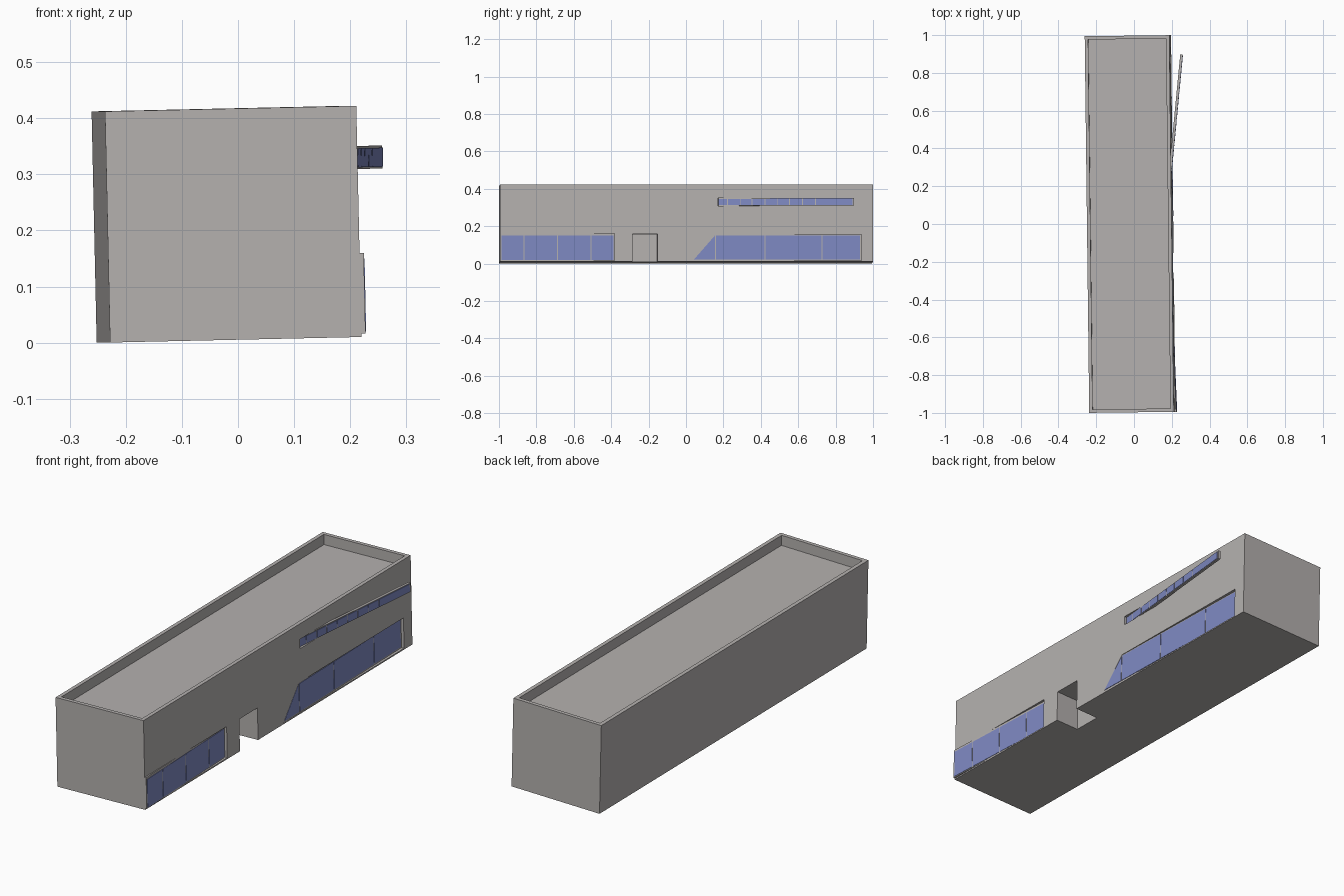
import bpy, bmesh
from mathutils import Matrix

cube = bpy.data.objects.get("Cube")
if cube:
    bpy.data.objects.remove(cube, do_unlink=True)


def material(name, rgb):
    m = bpy.data.materials.new(name)
    m.use_nodes = True
    m.diffuse_color = (*rgb, 1)
    m.node_tree.nodes["Principled BSDF"].inputs["Base Color"].default_value = (*rgb, 1)
    return m


WALL = material("warm grey wall", (0.46, 0.44, 0.43))
GLASS = material("blue glass", (0.21, 0.25, 0.54))

# The whole block leans and turns very slightly
PLACE = (Matrix.Translation((-0.016, 0, 0.0052)) @ Matrix.Rotation(0.012, 4, 'Z')
         @ Matrix.Rotation(-0.022, 4, 'Y'))
HX, HY, H = 0.224, 0.997, 0.412


def line(y0, x0, y1, x1, push=0.0):
    """Straight plan line giving x for any y."""
    return lambda y: x0 + (x1 - x0) * (y - y0) / (y1 - y0) + push


def const(x):
    return lambda y: x


def rect(y0, y1, z0, z1):
    return [(y0, z0), (y1, z0), (y1, z1), (y0, z1)]


def prism(name, yz, x_in, x_out, mat):
    """Solid with a side-on outline, between two plan lines."""
    bm = bmesh.new()
    inner = [bm.verts.new((x_in(y), y, z)) for y, z in yz]
    outer = [bm.verts.new((x_out(y), y, z)) for y, z in yz]
    bm.faces.new(outer)
    bm.faces.new(inner[::-1])
    for i in range(len(yz)):
        j = (i + 1) % len(yz)
        bm.faces.new((inner[i], inner[j], outer[j], outer[i]))
    bmesh.ops.recalc_face_normals(bm, faces=bm.faces)
    me = bpy.data.meshes.new(name)
    bm.to_mesh(me)
    bm.free()
    me.materials.append(mat)
    ob = bpy.data.objects.new(name, me)
    ob.matrix_world = PLACE
    bpy.context.collection.objects.link(ob)
    return ob


def panes(name, edges, z0, z1, face, gap=0.005):
    """Row of thin glass plates separated by narrow mullions."""
    for i, (a, b) in enumerate(zip(edges, edges[1:])):
        prism(f"{name}_{i + 1}", rect(a + gap / 2, b - gap / 2, z0, z1),
              lambda y: face(y) - 0.002, lambda y: face(y) + 0.002, GLASS)


# Plan lines of the angled glazing
front_face = line(-HY, 0.231, -0.385, 0.212)
rear_face = line(0.03, 0.2235, 0.935, 0.211)
fin_face = line(0.30, 0.227, 0.895, 0.291)
far = const(0.4)

# Main block
body = prism("building_block", rect(-HY, HY, 0, H), const(-HX), const(HX), WALL)

# Roof tray, entrance recess and window recesses
cutters = [
    prism("roof_cut", rect(-HY + 0.018, HY - 0.018, 0.365, 0.6),
          const(-HX + 0.018), const(HX - 0.018), WALL),
    prism("entrance_cut", rect(-0.29, -0.155, -0.1, 0.148), const(0.104), far, WALL),
    prism("front_window_cut", rect(-1.1, -0.385, 0.006, 0.15), front_face, far, WALL),
    prism("rear_window_cut", [(0.035, 0.006), (0.935, 0.006), (0.935, 0.146), (0.155, 0.146)],
          rear_face, far, WALL),
    prism("upper_window_cut", rect(0.168, 0.34, 0.298, 0.341),
          line(0.30, 0.223, 0.895, 0.287), far, WALL),
]
for c in cutters:
    c.hide_render = True
    mod = body.modifiers.new(c.name, 'BOOLEAN')
    mod.operation = 'DIFFERENCE'
    mod.solver = 'EXACT'
    mod.object = c
bpy.context.view_layer.update()
carved = bpy.data.meshes.new_from_object(body.evaluated_get(bpy.context.evaluated_depsgraph_get()))
body.modifiers.clear()
body.data = carved
for c in cutters:
    bpy.data.objects.remove(c, do_unlink=True)

# Front ground-floor window: wedge frame that swings out at the corner
prism("front_window_frame", rect(-HY, -0.39, 0.006, 0.15), const(0.2),
      line(-HY, 0.231, -0.385, 0.212, 0.0005), WALL)
panes("front_window_pane", [-0.993, -0.87, -0.69, -0.51, -0.387], 0.010, 0.140, front_face)

# Rear ground-floor window with slanted first pane
prism("rear_window_pane_slanted", [(0.04, 0.012), (0.152, 0.012), (0.152, 0.14)],
      lambda y: rear_face(y) - 0.001, lambda y: rear_face(y) + 0.002, GLASS)
panes("rear_window_pane", [0.155, 0.42, 0.725, 0.93], 0.012, 0.140, rear_face)

# Upper ribbon window: thin strip swinging away from the wall
prism("ribbon_window_strip", rect(0.17, 0.895, 0.299, 0.340),
      line(0.30, 0.215, 0.895, 0.279), fin_face, WALL)
panes("ribbon_window_pane", [0.17, 0.22, 0.29, 0.35, 0.42, 0.485, 0.55, 0.62, 0.69, 0.89],
      0.302, 0.336, fin_face)
